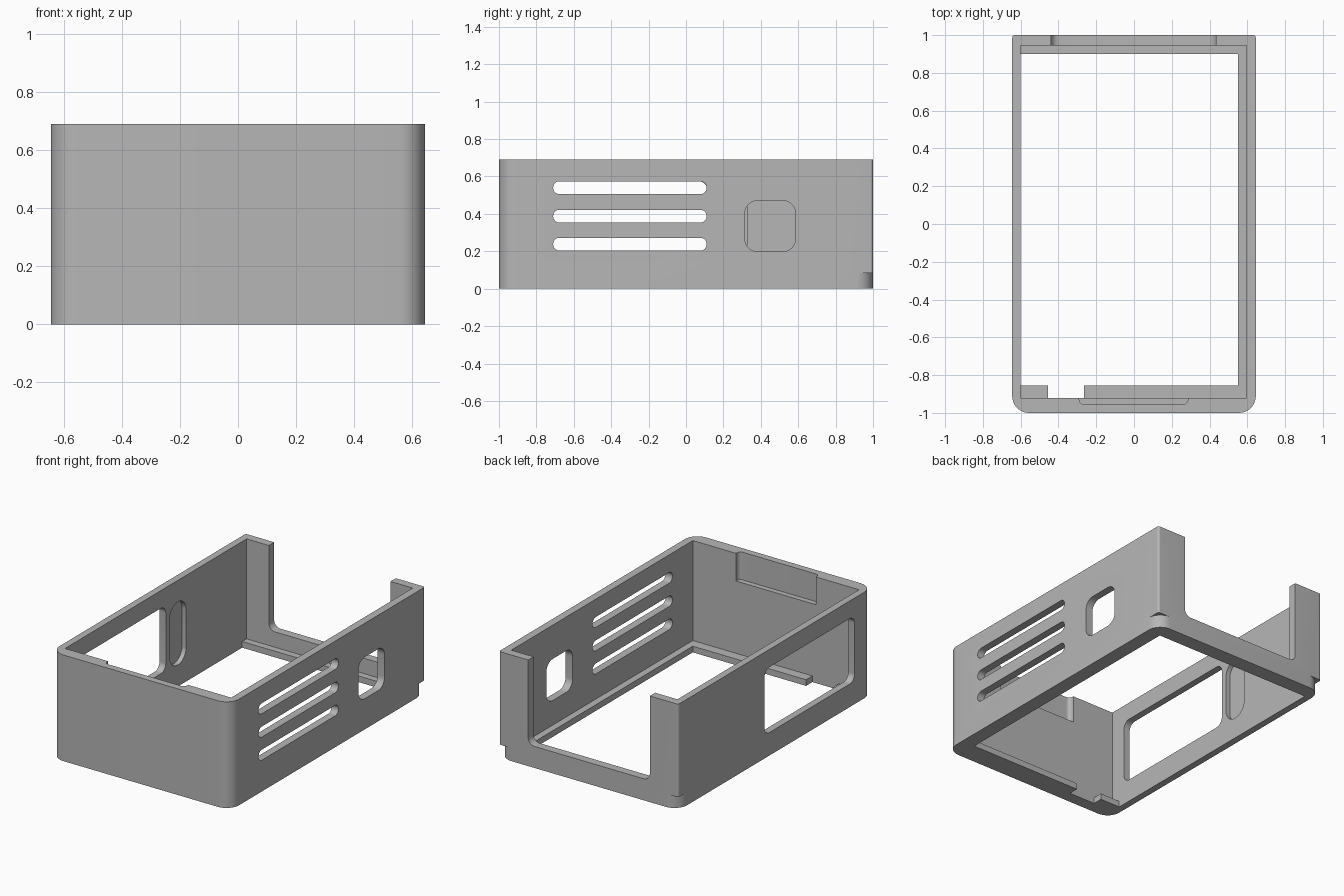
import bpy, bmesh, math

old = bpy.data.objects.get("Cube")
if old:
    bpy.data.objects.remove(old, do_unlink=True)

W, L, H = 0.645, 1.0, 0.69        # half width, half length, height
FLOOR = 0.04                      # lip thickness
CORNER = 0.09                     # large corner radius

grey = bpy.data.materials.new("matte_grey")
grey.use_nodes = True
grey.diffuse_color = (0.47, 0.47, 0.47, 1)
grey.node_tree.nodes["Principled BSDF"].inputs["Base Color"].default_value = grey.diffuse_color


def arc(cx, cy, r, start, steps=10):
    """Quarter arc, counter-clockwise from the start angle."""
    return [(cx + r * math.cos(math.radians(start + 90 * i / steps)),
             cy + r * math.sin(math.radians(start + 90 * i / steps)))
            for i in range(steps + 1)]


def rounded(a0, a1, b0, b1, low=0, high=0):
    """Rectangle outline with one radius on the low-b corners, one on the high-b corners."""
    pts = []
    for a, b, r, start in ((a1, b1, high, 0), (a0, b1, high, 90),
                           (a0, b0, low, 180), (a1, b0, low, 270)):
        if r:
            pts += arc(a - r if a == a1 else a + r, b - r if b == b1 else b + r, r, start)
        else:
            pts.append((a, b))
    return pts


def prism(name, outline, lo, hi, axis="z"):
    """Extrude a 2D outline along an axis."""
    place = {"x": lambda a, b, d: (d, a, b),
             "y": lambda a, b, d: (a, d, b),
             "z": lambda a, b, d: (a, b, d)}[axis]
    bm = bmesh.new()
    ends = [[bm.verts.new(place(a, b, d)) for a, b in outline] for d in (lo, hi)]
    for ring in ends:
        bm.faces.new(ring)
    n = len(outline)
    for i in range(n):
        j = (i + 1) % n
        bm.faces.new((ends[0][i], ends[0][j], ends[1][j], ends[1][i]))
    bmesh.ops.recalc_face_normals(bm, faces=bm.faces)
    mesh = bpy.data.meshes.new(name)
    bm.to_mesh(mesh)
    bm.free()
    mesh.materials.append(grey)
    ob = bpy.data.objects.new(name, mesh)
    bpy.context.collection.objects.link(ob)
    return ob


# Outer body: large front corners, tight back corners
case = prism("open_case", rounded(-W, W, -L, L, CORNER, 0.015), 0, H)

# Cavity, and the floor opening that leaves a lip on three sides
cutters = [
    prism("cavity", rounded(-0.60, 0.595, -0.92, 0.945), FLOOR, 1),
    prism("floor_opening", rounded(-0.60, 0.55, -0.855, 0.90), -0.1, 0.3),
    prism("lip_gap", rounded(-0.455, -0.265, -0.92, -0.8), -0.1, 0.3),
    # Pocket at the top of the front wall's inside
    prism("front_pocket", rounded(-0.29, 0.285, -0.955, -0.85, 0.025), 0.51, 1),
    # Back opening, from the sill up through the rim
    prism("back_opening", rounded(-0.44, 0.435, 0.14, 1, 0.045), 0.85, 1.1, "y"),
    # Left wall: square port and three vents
    prism("square_port", rounded(0.315, 0.585, 0.2, 0.47, 0.065, 0.065), 0.5, 0.8, "x"),
    # Right wall: large window and a blind slot on the inside
    prism("window", rounded(-0.81, 0.115, 0.15, 0.575, 0.05, 0.05), -0.8, -0.5, "x"),
    prism("blind_slot", rounded(0.155, 0.325, 0.14, 0.55, 0.084, 0.084), -0.63, -0.5, "x"),
]
for z in (0.238, 0.388, 0.54):
    cutters.append(prism("vent", rounded(-0.71, 0.11, z - 0.034, z + 0.034, 0.033, 0.033),
                         0.5, 0.8, "x"))

# Rounded feet under the two square back corners
for side in (-1, 1):
    curve = arc(W - CORNER, L - CORNER, CORNER, 0)
    outline = [(side * x, y) for x, y in curve + [(W - CORNER, 1.1), (0.8, 1.1), (0.8, L - CORNER)]]
    cutters.append(prism("foot_trim", outline, -0.1, 0.085))

# Cut everything out of the body
bpy.context.view_layer.objects.active = case
case.select_set(True)
for cutter in cutters:
    cutter.hide_render = True
    mod = case.modifiers.new(cutter.name, "BOOLEAN")
    mod.operation = "DIFFERENCE"
    mod.solver = "EXACT"
    mod.object = cutter
    bpy.ops.object.modifier_apply(modifier=mod.name)
    bpy.data.objects.remove(cutter, do_unlink=True)

bpy.ops.object.shade_smooth_by_angle(angle=math.radians(30))
